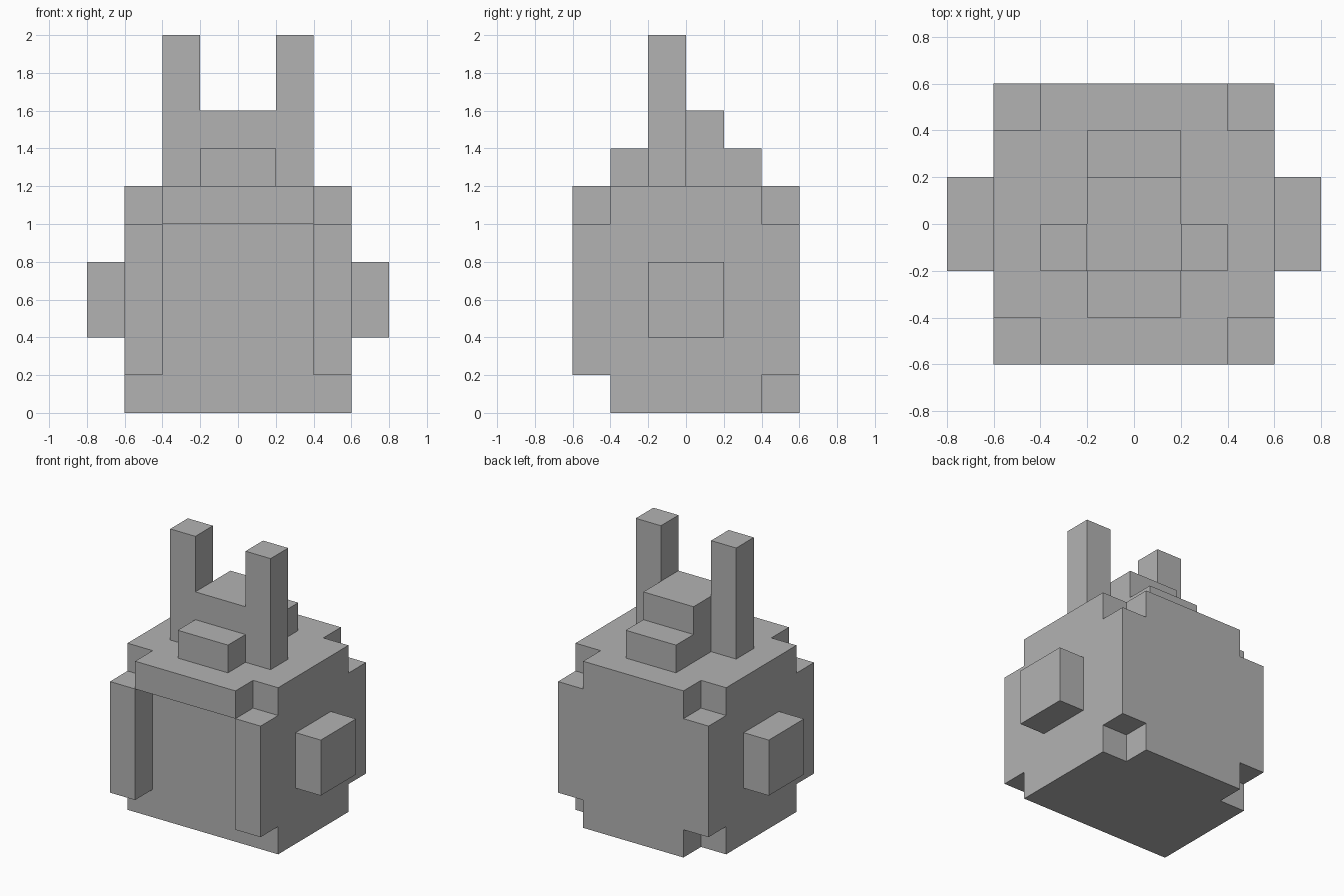
import bpy
import bmesh
from mathutils import Matrix, Vector

old = bpy.data.objects.get("Cube")
if old:
    bpy.data.objects.remove(old, do_unlink=True)

grey = bpy.data.materials.new("plain_grey")
grey.use_nodes = True
GREY = (0.45, 0.45, 0.45, 1)
grey.diffuse_color = GREY
grey.node_tree.nodes["Principled BSDF"].inputs["Base Color"].default_value = GREY


def box(name, low, high):
    """Block between two opposite corners."""
    low, high = Vector(low), Vector(high)
    bm = bmesh.new()
    bmesh.ops.create_cube(bm, size=1, matrix=Matrix.Translation((low + high) / 2)
                          @ Matrix.Diagonal((high - low).to_4d()))
    mesh = bpy.data.meshes.new(name)
    bm.to_mesh(mesh)
    bm.free()
    mesh.materials.append(grey)
    obj = bpy.data.objects.new(name, mesh)
    bpy.context.collection.objects.link(obj)
    return obj


def carve(target, low, high):
    """Cut a block out of the target and discard the cutter."""
    cutter = box("cutter", low, high)
    cutter.hide_render = True
    mod = target.modifiers.new("carve", "BOOLEAN")
    mod.operation = "DIFFERENCE"
    mod.solver = "EXACT"
    mod.object = cutter
    bpy.context.view_layer.objects.active = target
    bpy.ops.object.modifier_apply(modifier=mod.name)
    bpy.data.objects.remove(cutter, do_unlink=True)


# Body with a recessed front panel and a stepped-back foot
body = box("body", (-0.6, -0.6, 0), (0.6, 0.6, 1.2))
carve(body, (-0.4, -0.8, 0.1), (0.4, -0.4, 1))
carve(body, (-0.8, -0.8, -0.2), (0.8, -0.4, 0.2))

# Notched corners: all four on top, the back two at the bottom
for x in (-0.6, 0.6):
    for y in (-0.6, 0.6):
        carve(body, (x - 0.2, y - 0.2, 1), (x + 0.2, y + 0.2, 1.4))
    carve(body, (x - 0.2, 0.4, -0.2), (x + 0.2, 0.8, 0.2))

# Crown with a low step in front and behind
box("crown", (-0.2, -0.2, 1.2), (0.2, 0.2, 1.6))
box("front_step", (-0.2, -0.4, 1.2), (0.2, -0.2, 1.4))
box("back_step", (-0.2, 0.2, 1.2), (0.2, 0.4, 1.4))

# Mirrored ears and arms
for side, x in (("left", 0.3), ("right", -0.3)):
    box(side + "_ear", (x - 0.1, -0.2, 1.2), (x + 0.1, 0, 2))
    arm = x / 0.3 * 0.7
    box(side + "_arm", (arm - 0.1, -0.2, 0.4), (arm + 0.1, 0.2, 0.8))
